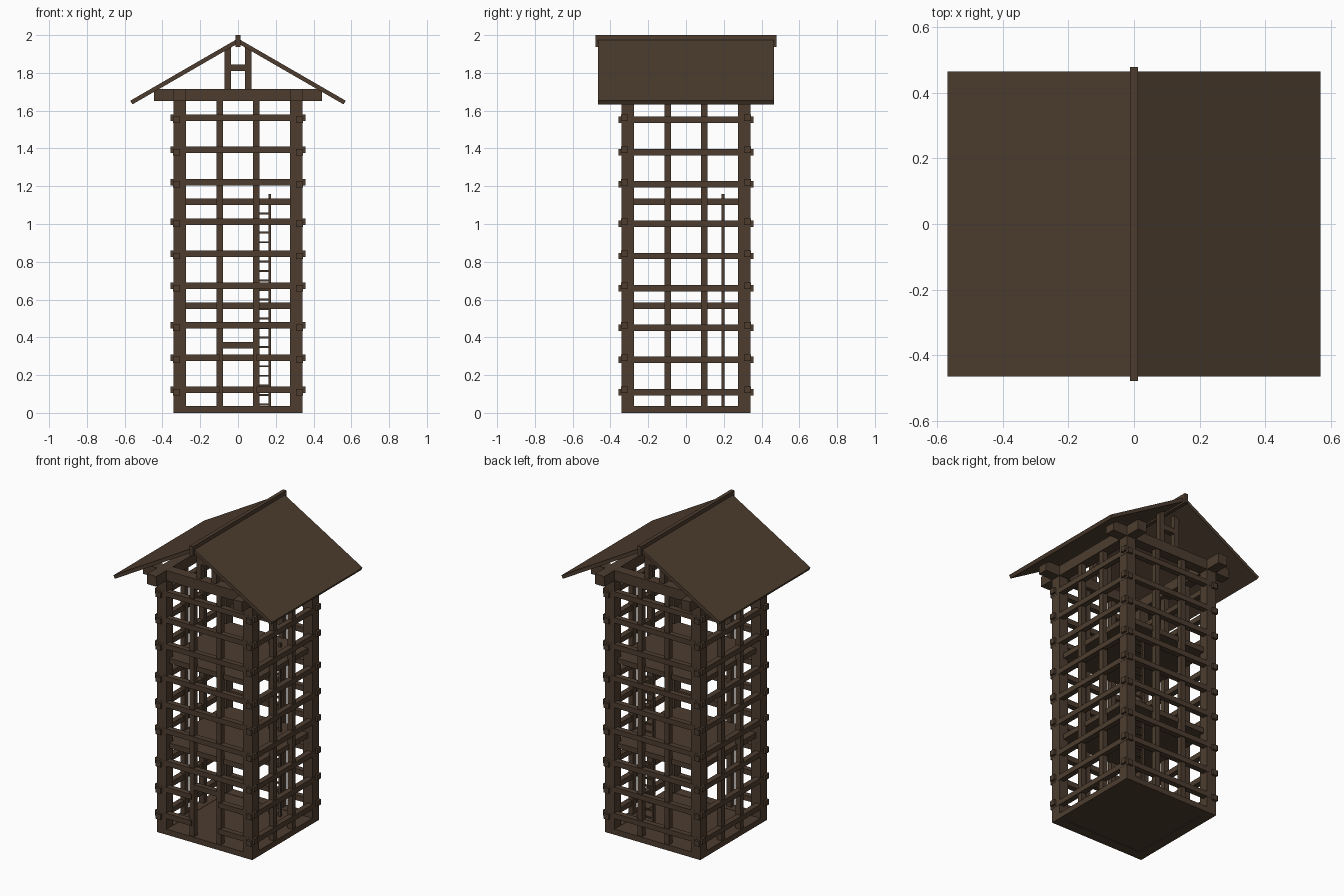
import bpy, math

if "Cube" in bpy.data.objects:
    bpy.data.objects.remove(bpy.data.objects["Cube"])

wood = bpy.data.materials.new("dark_brown_wood")
wood.diffuse_color = (0.074, 0.046, 0.028, 1)
wood.use_nodes = True
wood.node_tree.nodes["Principled BSDF"].inputs["Base Color"].default_value = wood.diffuse_color


def mesh_object(name, verts, faces):
    me = bpy.data.meshes.new(name)
    me.from_pydata(verts, [], faces)
    me.materials.append(wood)
    ob = bpy.data.objects.new(name, me)
    bpy.context.collection.objects.link(ob)
    return ob


def extrude_y(name, profile, y0, y1):
    """Prism from an XZ profile (counter-clockwise seen from the front)."""
    n = len(profile)
    verts = [(x, y, z) for y in (y0, y1) for x, z in profile]
    faces = [tuple(range(n)), tuple(reversed(range(n, 2 * n)))]
    faces += [(i, i + n, (i + 1) % n + n, (i + 1) % n) for i in range(n)]
    return mesh_object(name, verts, faces)


def box(name, x0, x1, y0, y1, z0, z1):
    return extrude_y(name, [(x0, z0), (x1, z0), (x1, z1), (x0, z1)], y0, y1)


def beam(name, centre, size):
    (x, y, z), (a, b, c) = centre, size
    return box(name, x - a / 2, x + a / 2, y - b / 2, y + b / 2, z - c / 2, z + c / 2)


T = 0.034        # thickness of light timbers
WALL = 0.325     # centre line of wall beams
POST = 0.3085    # centre line of corner posts
STUD = 0.097     # stud offset from the middle
sides = {-1: ("front", "left"), 1: ("back", "right")}

# Ground frame and floors
box("ground_floor", -0.28, 0.28, -0.28, 0.28, 0.004, 0.034)
for s, (fb, lr) in sides.items():
    beam(fb + "_sill", (0, s * POST, 0.018), (0.56, 0.066, 0.036))
    beam(lr + "_sill", (s * POST, 0, 0.018), (0.066, 0.56, 0.036))
for i, z in enumerate((0.567, 1.117)):
    beam("upper_floor_%d" % (i + 1), (0, 0, z), (0.62, 0.62, T))

# Corner posts and wall studs
for s, (fb, lr) in sides.items():
    for t, (fb2, lr2) in sides.items():
        beam("%s_%s_post" % (fb, lr2), (t * POST, s * POST, 0.83), (0.067, 0.067, 1.66))
        beam("%s_stud_%s" % (fb, lr2), (t * STUD, s * 0.318, 0.84), (T, T, 1.64))
        beam("%s_stud_%s" % (lr, fb2), (s * 0.318, t * STUD, 0.84), (T, T, 1.64))

# Horizontal wall beams, three per storey; the lowest two leave the doorway open
for storey in range(3):
    for k in range(3):
        z = 0.11 + 0.55 * storey + 0.1705 * k
        for s, (fb, lr) in sides.items():
            tag = "beam_%d" % (storey * 3 + k + 1)
            beam(lr + "_" + tag, (s * WALL, 0, z), (0.036, 0.716, T))
            if s < 0 and storey == 0 and k < 2:
                for t in (-1, 1):
                    beam("%s_%s_%s" % (fb, tag, sides[t][1]),
                         (t * 0.2275, s * WALL, z + 0.012), (0.261, 0.036, T))
            else:
                beam(fb + "_" + tag, (0, s * WALL, z + 0.012), (0.716, 0.036, T))
beam("door_lintel", (0, -0.318, 0.357), (2 * STUD, T, T))

# Ladder
for x in (0.097, 0.168):
    beam("ladder_rail", (x, 0.195, 0.582), (0.014, 0.016, 1.156))
for i in range(22):
    beam("ladder_rung", (0.1325, 0.195, 0.045 + 0.0505 * i), (0.07, 0.01, 0.01))

# Crossing top plates
for s, (fb, lr) in sides.items():
    beam(fb + "_top_plate", (0, s * POST, 1.683), (0.89, 0.066, 0.066))
    beam(lr + "_top_plate", (s * POST, 0, 1.683), (0.066, 0.89, 0.066))

# Gable frames
for s, (fb, lr) in sides.items():
    for t in (-1, 1):
        beam("%s_gable_post" % fb, (t * 0.055, s * POST, 1.82), (T, T, 0.23))
    beam(fb + "_gable_tie", (0, s * POST, 1.828), (0.08, T, T))

# Roof slopes and ridge beam
slope = math.tan(math.radians(30))
top, thick = 1.982, 0.0225
eave = top - 0.57 * slope
low = (0.57 - thick * 0.5, eave - thick * 0.866)
drop = thick / math.cos(math.radians(30))
right = [(0, top - drop), low, (0.57, eave), (0, top)]
extrude_y("roof_right", right, -0.465, 0.465)
extrude_y("roof_left", [(-x, z) for x, z in reversed(right)], -0.465, 0.465)
box("ridge_beam", -0.012, 0.012, -0.48, 0.48, 1.938, 2.0)
